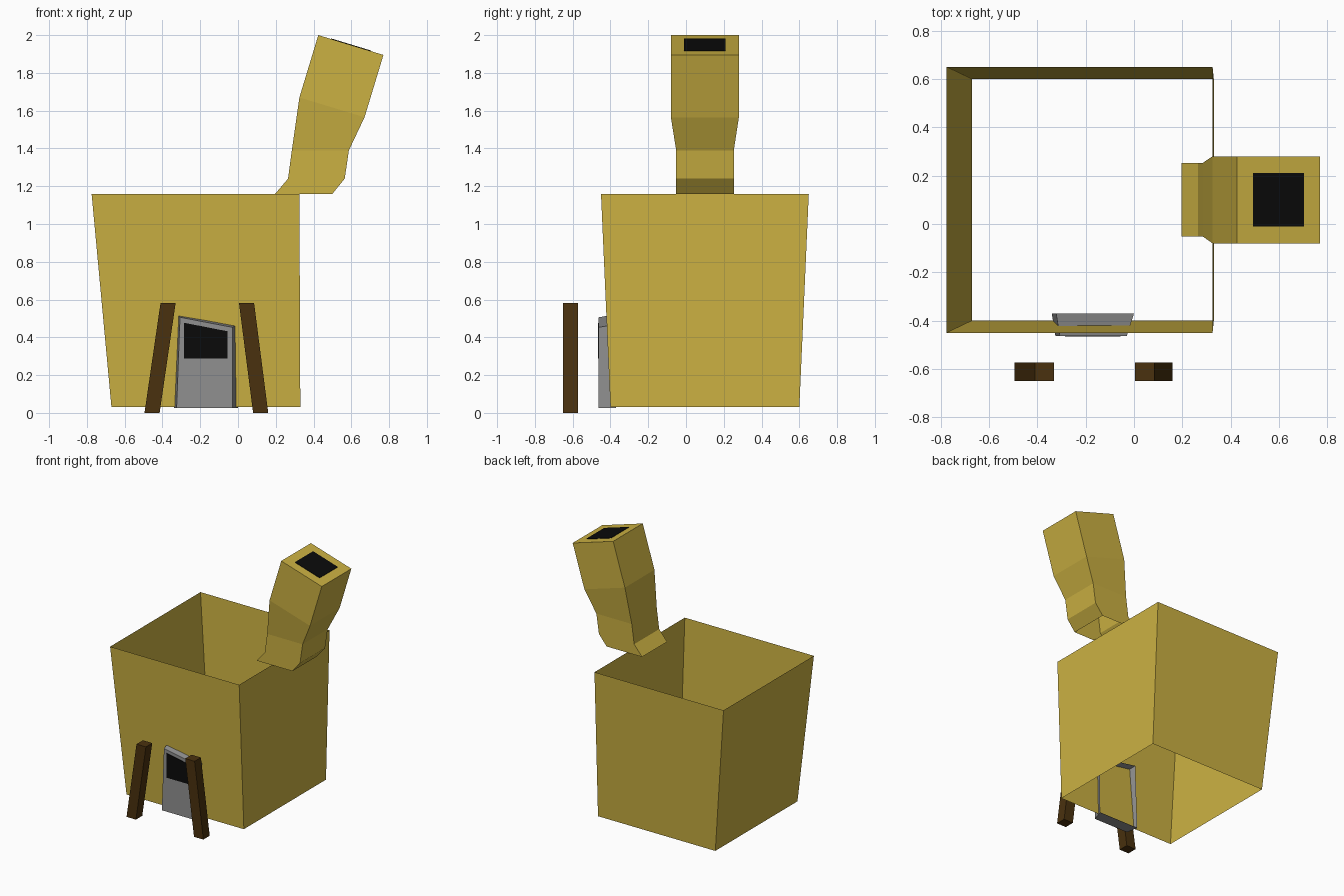
import bpy, bmesh
from mathutils import Vector

if "Cube" in bpy.data.objects:
    bpy.data.objects.remove(bpy.data.objects["Cube"])


def material(name, rgb):
    m = bpy.data.materials.new(name)
    m.diffuse_color = (*rgb, 1)
    m.use_nodes = True
    m.node_tree.nodes["Principled BSDF"].inputs["Base Color"].default_value = m.diffuse_color
    return m


YELLOW = material("ochre yellow", (0.60, 0.44, 0.055))
GREY = material("door grey", (0.28, 0.28, 0.28))
BLACK = material("soot black", (0.003, 0.003, 0.003))
BROWN = material("dark wood", (0.068, 0.031, 0.0045))


def loft(name, rings, mat, cap_start=False, cap_end=False):
    """Join four-cornered rings with quads; rings run anticlockwise seen from the end."""
    bm = bmesh.new()
    vs = [[bm.verts.new(p) for p in r] for r in rings]
    for a, b in zip(vs, vs[1:]):
        for i in range(4):
            j = (i + 1) % 4
            bm.faces.new((a[i], a[j], b[j], b[i]))
    if cap_start:
        bm.faces.new(vs[0][::-1])
    if cap_end:
        bm.faces.new(vs[-1])
    mesh = bpy.data.meshes.new(name)
    bm.to_mesh(mesh)
    bm.free()
    mesh.materials.append(mat)
    obj = bpy.data.objects.new(name, mesh)
    bpy.context.collection.objects.link(obj)
    return obj


def ring(x0, z0, x1, z1, y0, y1):
    """Cross-section that may tilt in x: left edge height z0, right edge height z1."""
    return [(x0, y0, z0), (x1, y0, z1), (x1, y1, z1), (x0, y1, z0)]


# Flared four-walled body, open above and below
loft("body_walls", [ring(-0.67, 0.03, 0.33, 0.03, -0.40, 0.60),
                    ring(-0.775, 1.16, 0.325, 1.16, -0.45, 0.65)], YELLOW)

# Crooked chimney, open at the bottom and capped at the top
top = ring(0.425, 2.0, 0.77, 1.895, -0.08, 0.28)
loft("chimney", [ring(0.197, 1.16, 0.50, 1.16, -0.052, 0.253),
                 ring(0.265, 1.24, 0.565, 1.24, -0.052, 0.253),
                 ring(0.285, 1.39, 0.587, 1.39, -0.052, 0.253),
                 ring(0.325, 1.67, 0.67, 1.565, -0.08, 0.28),
                 top], YELLOW, cap_end=True)

# Black flue opening as a thin plate on the sloping chimney top
up = Vector((0.105, 0, 0.345)).normalized()
centre = sum((Vector(p) for p in top), Vector()) / 4
flue = [centre + (Vector(p) - centre) * 0.612 for p in top]
loft("flue_opening", [flue, [p + up * 0.003 for p in flue]], BLACK, cap_end=True)


def panel(y, x0, x1, z0, tx0, tz0, tx1, tz1):
    """Upright section at depth y: bottom edge, then right and left top corners."""
    return [(x0, y, z0), (x1, y, z0), (tx1, y, tz1), (tx0, y, tz0)]


# Door surround tapering forward, hollow at the back
loft("door", [panel(-0.37, -0.34, 0.0, 0.025, -0.322, 0.522, 0.0, 0.468),
              panel(-0.463, -0.325, -0.03, 0.025, -0.307, 0.506, -0.03, 0.453)],
     GREY, cap_end=True)

# Door window as a thin plate
loft("door_window", [panel(y, -0.285, -0.055, 0.288, -0.285, 0.477, -0.055, 0.432)
                     for y in (-0.463, -0.466)], BLACK, cap_end=True)

# Leaning porch posts
for name, xb, xt in (("left_post", -0.495, -0.41), ("right_post", 0.08, 0.005)):
    loft(name, [ring(xb, 0, xb + 0.08, 0, -0.65, -0.573),
                ring(xt, 0.583, xt + 0.08, 0.583, -0.65, -0.573)],
         BROWN, cap_start=True, cap_end=True)
